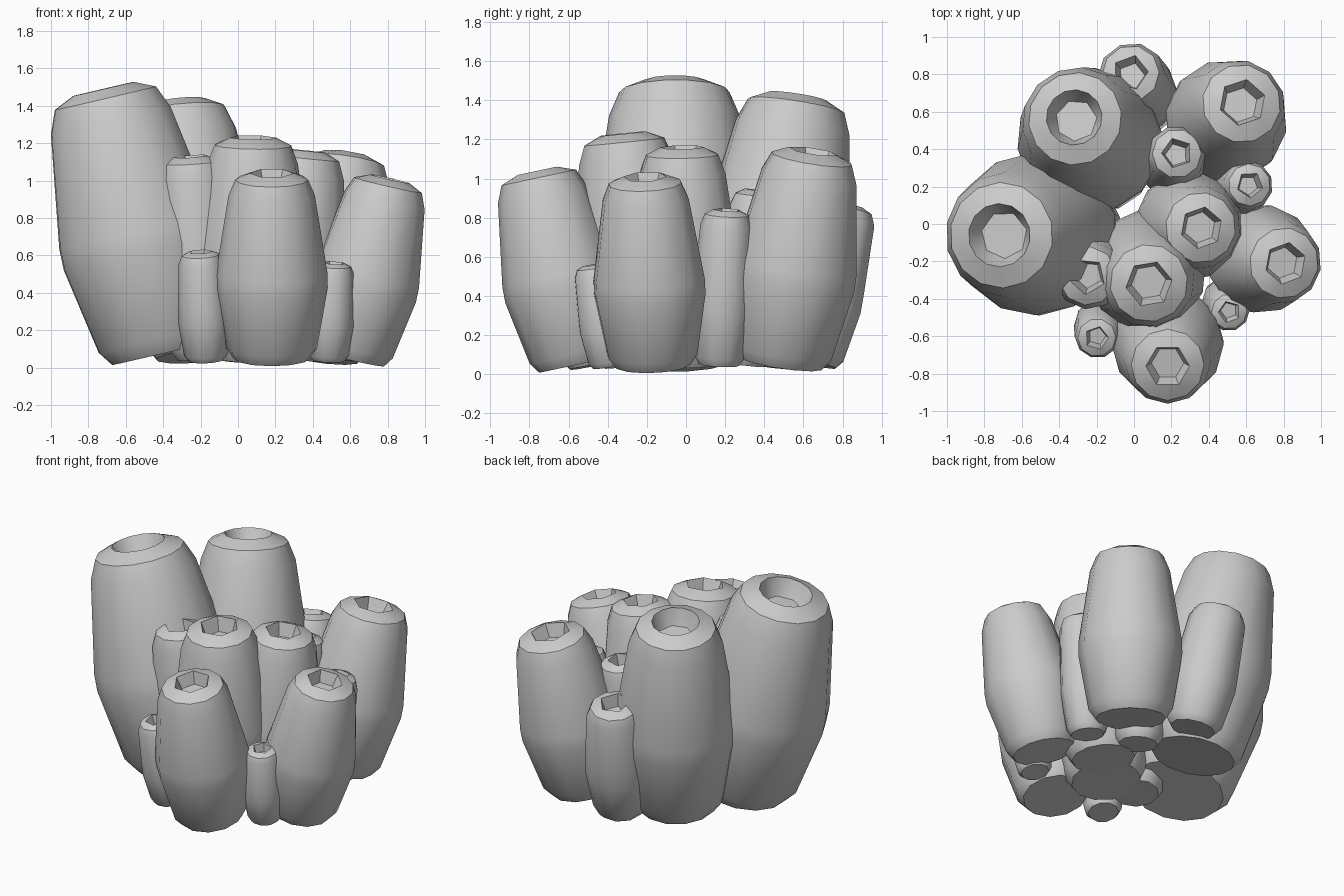
import bpy, bmesh, math
from mathutils import Vector

if "Cube" in bpy.data.objects:
    bpy.data.objects.remove(bpy.data.objects["Cube"])

# Profiles as (fraction of length, fraction of max radius);
# the last two rings are the mouth rim and the sunken mouth floor
BARREL = [(0, .68), (.055, .81), (.38, 1), (.46, .995), (.88, .77), (.965, .65),
          (1.0, .39), (.92, .29)]
TUBE = [(0, .68), (.05, .84), (.36, 1), (.5, .97), (.9, .86), (.97, .73),
        (1.0, .46), (.9, .34)]


def barnacle(name, base, top, radius, sides, profile=BARREL, spin=0.0):
    """Closed lathe of a profile along a leaning axis; the mouth has half the sides."""
    base, top = Vector(base), Vector(top)
    axis = top - base
    rot = axis.to_track_quat('Z', 'Y')
    half_from = len(profile) - (1 if sides > 12 else 2)
    bm = bmesh.new()
    rings = []
    for k, (t, r) in enumerate(profile):
        n = sides // 2 if k >= half_from else sides
        ring = []
        for i in range(n):
            a = 2 * math.pi * i / n + spin
            p = Vector((math.cos(a), math.sin(a), 0)) * r * radius
            ring.append(bm.verts.new(base + axis * t + rot @ p))
        rings.append(ring)
    for lo, hi in zip(rings, rings[1:]):
        n = len(hi)
        for i in range(n):
            j = (i + 1) % n
            if len(lo) == n:
                bm.faces.new((lo[i], lo[j], hi[j], hi[i]))
            else:              # step down to half as many sides
                a, b, c = lo[2 * i], lo[2 * i + 1], lo[2 * j]
                bm.faces.new((a, b, hi[i]))
                bm.faces.new((b, hi[j], hi[i]))
                bm.faces.new((b, c, hi[j]))
    bm.faces.new(rings[0][::-1])   # underside
    bm.faces.new(rings[-1])        # mouth floor
    bmesh.ops.recalc_face_normals(bm, faces=bm.faces)
    mesh = bpy.data.meshes.new(name)
    bm.to_mesh(mesh)
    bm.free()
    ob = bpy.data.objects.new(name, mesh)
    bpy.context.collection.objects.link(ob)
    bpy.ops.object.select_all(action='DESELECT')
    ob.select_set(True)
    bpy.context.view_layer.objects.active = ob
    bpy.ops.object.shade_smooth_by_angle(angle=math.radians(40))
    return ob


# Large and medium barrels: name, base centre, top centre, max radius, sides
for n, b, t, r, s in [
    ("left_tall_barrel", (-.39, -.05, .08), (-.72, -.06, 1.49), .435, 14),
    ("back_tall_barrel", (-.18, .36, .07), (-.32, .57, 1.42), .385, 14),
    ("back_right_barrel", (.43, .48, .06), (.58, .65, 1.14), .325, 12),
    ("middle_front_barrel", (.06, -.20, .05), (.08, -.32, 1.23), .32, 12),
    ("middle_right_barrel", (.25, .0, .05), (.36, -.02, 1.16), .29, 12),
    ("right_barrel", (.59, -.17, .05), (.81, -.21, 1.01), .29, 12),
    ("front_barrel", (.18, -.55, .05), (.18, -.76, 1.04), .30, 12),
]:
    barnacle(n, b, t, r, s)

# Slim tubes filling the gaps
for n, b, t, r, s in [
    ("back_tube", (.05, .63, .06), (-.02, .81, .87), .21, 10),
    ("inner_back_tube", (.20, .28, .05), (.23, .38, .94), .18, 10),
    ("inner_right_tube", (.52, .17, .05), (.62, .21, .84), .155, 10),
    ("inner_left_tube", (-.18, -.20, .05), (-.25, -.28, 1.13), .215, 10),
    ("front_left_small_tube", (-.17, -.50, .04), (-.20, -.61, .62), .14, 10),
    ("front_right_small_tube", (.48, -.39, .04), (.51, -.47, .56), .13, 10),
]:
    barnacle(n, b, t, r, s, TUBE, .3)
